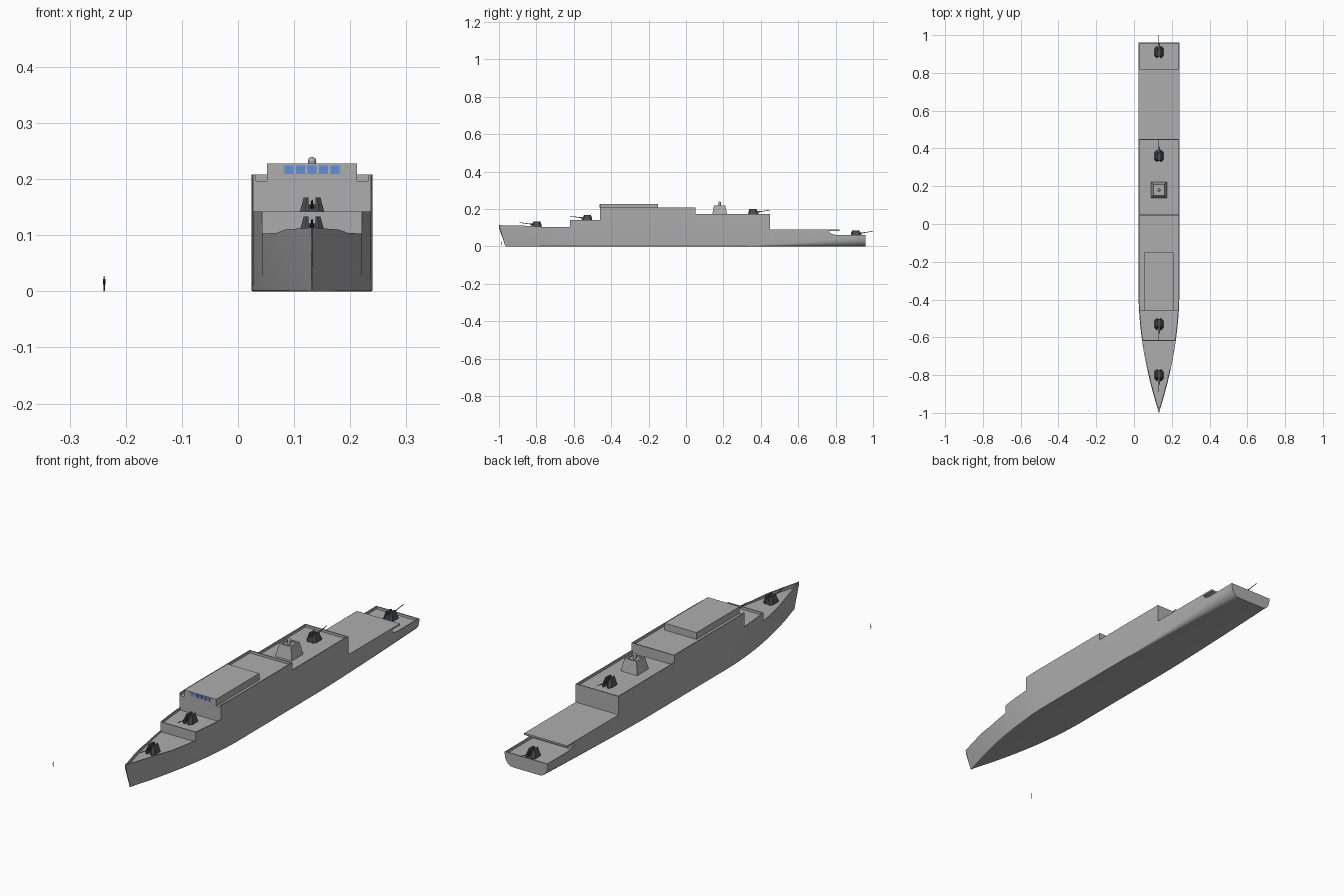
import bpy, bmesh, math
from mathutils import Matrix, Vector

if "Cube" in bpy.data.objects:
    bpy.data.objects.remove(bpy.data.objects["Cube"])

CX, HW = 0.132, 0.108      # ship centreline and half beam


def material(name, rgb):
    m = bpy.data.materials.new(name)
    m.diffuse_color = (*rgb, 1)
    m.use_nodes = True
    m.node_tree.nodes["Principled BSDF"].inputs["Base Color"].default_value = m.diffuse_color
    return m


DARK = material("dark_steel", (0.07, 0.075, 0.08))
BLUE = material("window_blue", (0.12, 0.27, 0.72))
BLACK = material("black", (0.03, 0.03, 0.03))
GREY = material("hull_grey", (0.42, 0.42, 0.42))


def finish(bm, name, mat, smooth=None):
    bmesh.ops.recalc_face_normals(bm, faces=bm.faces)
    me = bpy.data.meshes.new(name)
    bm.to_mesh(me)
    bm.free()
    me.materials.append(mat)
    ob = bpy.data.objects.new(name, me)
    bpy.context.collection.objects.link(ob)
    if smooth:
        bpy.ops.object.select_all(action='DESELECT')
        ob.select_set(True)
        bpy.context.view_layer.objects.active = ob
        bpy.ops.object.shade_smooth_by_angle(angle=math.radians(smooth))
    return ob


def add_box(bm, x0, x1, y0, y1, z0, z1):
    m = Matrix.LocRotScale(Vector(((x0 + x1) / 2, (y0 + y1) / 2, (z0 + z1) / 2)), None,
                           Vector((x1 - x0, y1 - y0, z1 - z0)))
    bmesh.ops.create_cube(bm, size=1, matrix=m)


def box(name, mat, *dims):
    bm = bmesh.new()
    add_box(bm, *dims)
    return finish(bm, name, mat)


def add_loft(bm, rings):
    rows = [[bm.verts.new(p) for p in r] for r in rings]
    n = len(rows[0])
    for a, b in zip(rows, rows[1:]):
        for i in range(n):
            j = (i + 1) % n
            bm.faces.new((a[i], a[j], b[j], b[i]))
    bm.faces.new(rows[0])
    bm.faces.new(rows[-1])


def add_rod(bm, a, b, r0, r1, seg=8):
    a, b = Vector(a), Vector(b)
    d = b - a
    m = Matrix.Translation((a + b) / 2) @ d.to_track_quat('Z', 'Y').to_matrix().to_4x4()
    bmesh.ops.create_cone(bm, cap_ends=True, segments=seg, radius1=r0, radius2=r1,
                          depth=d.length, matrix=m)


# Hull and stepped superstructure: one loft along y
def half_width(y):
    if y > -0.37:
        return HW
    return max(0.001, HW * (1 - ((-0.37 - y) / 0.63) ** 1.87))


def section(y, rim, deck):
    w = half_width(y)
    t = min(0.005, w * 0.6)
    k = min(1, max(0, (y - 0.25) / 0.71)) ** 1.3      # bilge rounding grows aft
    rx, rz = min(0.003, w * 0.3) + 0.038 * k, 0.003 + 0.046 * k
    pts = []
    for i in range(7):
        a = math.pi / 2 * i / 6
        pts.append((w - rx + rx * math.sin(a), rz - rz * math.cos(a)))
    pts += [(w, rim), (w - t, rim), (w - t, deck)]
    full = pts + [(-x, z) for x, z in reversed(pts)]
    rake = 0.035 if y < -0.35 else 0
    return [(CX + x, y + rake * max(0, 1 - z / 0.1), z) for x, z in full]


# y start, y end, rim height at both ends, deck height, subdivisions
DECKS = [
    (-1.00, -0.975, 0.114, 0.113, 0.097, 2),
    (-0.975, -0.83, 0.113, 0.110, 0.097, 6),
    (-0.83, -0.76, 0.110, 0.104, 0.097, 3),
    (-0.76, -0.62, 0.104, 0.103, 0.097, 5),
    (-0.62, -0.615, 0.142, 0.142, 0.142, 1),
    (-0.615, -0.46, 0.142, 0.142, 0.131, 6),
    (-0.46, -0.37, 0.208, 0.208, 0.197, 4),
    (-0.37, 0.045, 0.208, 0.208, 0.197, 1),
    (0.045, 0.05, 0.208, 0.208, 0.208, 1),
    (0.05, 0.25, 0.174, 0.174, 0.163, 1),
    (0.25, 0.445, 0.174, 0.174, 0.163, 4),
    (0.445, 0.45, 0.174, 0.174, 0.174, 1),
    (0.45, 0.765, 0.083, 0.083, 0.083, 6),
]
rings = []
for y0, y1, r0, r1, deck, n in DECKS:
    for i in range(n + 1):
        f = i / n
        rings.append(section(y0 + (y1 - y0) * f, r0 + (r1 - r0) * f, deck))
for i in range(7):                                    # curved notch under the flight deck
    a = math.pi / 2 * i / 6
    rings.append(section(0.765 + 0.05 * (1 - math.cos(a)), 0.083 - 0.022 * math.sin(a), 0.05))
for y, deck in ((0.88, 0.05), (0.955, 0.05), (0.955, 0.061), (0.96, 0.061)):
    rings.append(section(y, 0.061, deck))
bm = bmesh.new()
add_loft(bm, rings)
bmesh.ops.remove_doubles(bm, verts=bm.verts, dist=1e-5)
bmesh.ops.dissolve_degenerate(bm, edges=bm.edges, dist=1e-6)
finish(bm, "hull", GREY, 30)

# Flight deck plate overhanging the stern well
box("flight_deck", GREY, CX - HW, CX + HW, 0.45, 0.82, 0.083, 0.091)

# Bridge house and windows
box("bridge", GREY, CX - 0.08, CX + 0.08, -0.46, -0.15, 0.195, 0.228)
bm = bmesh.new()
for i in range(-2, 3):
    x = CX + i * 0.0204
    add_box(bm, x - 0.008, x + 0.008, -0.4615, -0.455, 0.2095, 0.2245)
finish(bm, "bridge_windows", BLUE)


# Sensor tower: tapered block, recessed top, small dome
def square(h, z, cy=0.18):
    return [(CX + sx * h, cy + sy * h, z) for sx, sy in ((-1, -1), (1, -1), (1, 1), (-1, 1))]


bm = bmesh.new()
add_loft(bm, [square(0.042, 0.16), square(0.030, 0.220), square(0.022, 0.220), square(0.022, 0.214)])
finish(bm, "sensor_tower", GREY)
bm = bmesh.new()
add_rod(bm, (CX, 0.18, 0.213), (CX, 0.18, 0.232), 0.007, 0.007, 16)
bmesh.ops.create_uvsphere(bm, u_segments=16, v_segments=8, radius=0.0075,
                          matrix=Matrix.Translation((CX, 0.18, 0.232)))
finish(bm, "sensor_dome", GREY, 40)


# Gun turrets: two tapered cheeks, lower centre block and a raised barrel
def oct_half(s, x_in, x_out, yf, yb, c, z):
    return [(s * x_in, yf, z), (s * (x_out - c), yf, z), (s * x_out, yf + c, z),
            (s * x_out, yb - c, z), (s * (x_out - c), yb, z), (s * x_in, yb, z)]


def turret(name, y, z, facing):
    bm = bmesh.new()
    for s in (-1, 1):
        add_loft(bm, [oct_half(s, 0.007, 0.023, -0.031, 0.030, 0.010, 0),
                      oct_half(s, 0.007, 0.023, -0.031, 0.030, 0.010, 0.006),
                      oct_half(s, 0.006, 0.015, -0.016, 0.022, 0.006, 0.036)])
    add_box(bm, -0.007, 0.007, -0.012, 0.027, 0, 0.024)
    add_rod(bm, (0, -0.008, 0.019), (0, -0.035, 0.023), 0.004, 0.003)
    add_rod(bm, (0, -0.03, 0.0223), (0, -0.09, 0.031), 0.0018, 0.0014)
    ob = finish(bm, name, DARK)
    ob.location = (CX, y, z)
    ob.rotation_euler.z = 0 if facing < 0 else math.pi


turret("bow_gun", -0.80, 0.097, -1)
turret("forward_gun", -0.53, 0.131, -1)
turret("aft_gun", 0.36, 0.163, 1)
turret("stern_gun", 0.91, 0.05, 1)

# Tiny standing figure for scale
fx, fy = -0.2385, -0.987
bm = bmesh.new()
for s in (-1, 1):
    add_rod(bm, (fx + s * 0.0008, fy, 0), (fx + s * 0.0006, fy, 0.013), 0.0006, 0.0009)
    add_rod(bm, (fx + s * 0.0015, fy, 0.022), (fx + s * 0.0018, fy - 0.001, 0.012), 0.0005, 0.0004)
add_rod(bm, (fx, fy, 0.0125), (fx, fy, 0.0225), 0.0012, 0.0015)
bmesh.ops.create_uvsphere(bm, u_segments=10, v_segments=6, radius=0.0015,
                          matrix=Matrix.Translation((fx, fy, 0.0252)))
finish(bm, "scale_figure", BLACK, 40)
